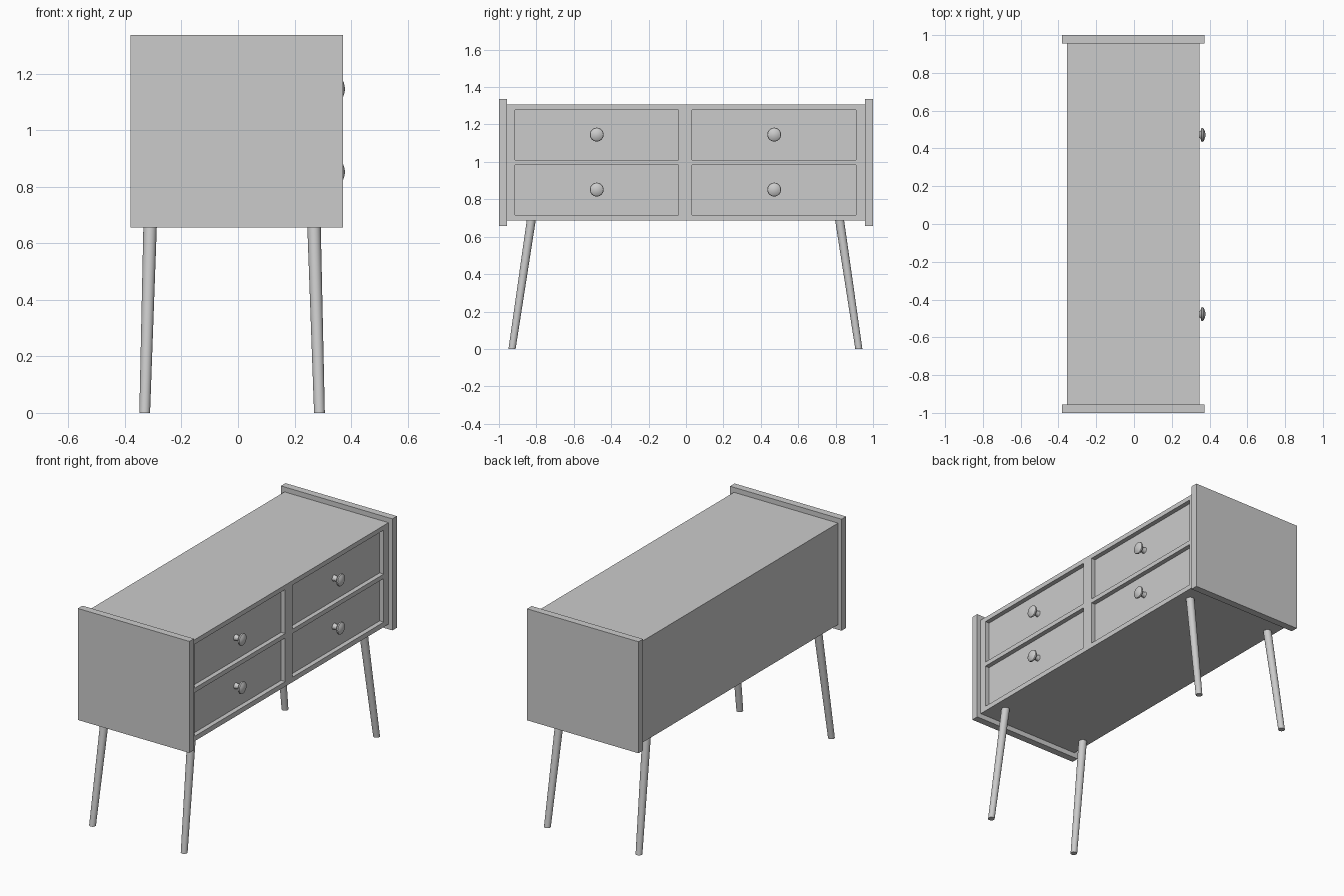
import bpy, math
from mathutils import Vector

if "Cube" in bpy.data.objects:
    bpy.data.objects.remove(bpy.data.objects["Cube"])

grey = bpy.data.materials.new("light_grey")
grey.diffuse_color = (0.6, 0.6, 0.6, 1)
grey.use_nodes = True
grey.node_tree.nodes["Principled BSDF"].inputs["Base Color"].default_value = grey.diffuse_color


def add_mesh(name, verts, faces):
    me = bpy.data.meshes.new(name)
    me.from_pydata(verts, [], faces)
    me.materials.append(grey)
    ob = bpy.data.objects.new(name, me)
    bpy.context.collection.objects.link(ob)
    return ob


def box(name, x, y, z):
    verts = [(a, b, c) for a in x for b in y for c in z]
    faces = [(0, 1, 3, 2), (4, 6, 7, 5), (0, 4, 5, 1),
             (2, 3, 7, 6), (0, 2, 6, 4), (1, 5, 7, 3)]
    return add_mesh(name, verts, faces)


def rings(name, stations, u, v, n):
    """Capped round solid through (centre, radius) stations; u x v is the axis."""
    verts, faces = [], []
    for c, r in stations:
        for i in range(n):
            a = 2 * math.pi * i / n
            verts.append(Vector(c) + Vector(u) * r * math.cos(a) + Vector(v) * r * math.sin(a))
    for k in range(len(stations) - 1):
        for i in range(n):
            j = (i + 1) % n
            faces.append((k * n + i, k * n + j, (k + 1) * n + j, (k + 1) * n + i))
    faces.append(tuple(reversed(range(n))))
    faces.append(tuple(range((len(stations) - 1) * n, len(stations) * n)))
    ob = add_mesh(name, verts, faces)
    bpy.context.view_layer.objects.active = ob
    ob.select_set(True)
    bpy.ops.object.shade_smooth_by_angle(angle=math.radians(40))
    ob.select_set(False)
    return ob


# Overhanging end panels
box("end_panel_near", (-0.38, 0.372), (-1.0, -0.956), (0.656, 1.336))
box("end_panel_far", (-0.38, 0.372), (0.956, 1.0), (0.656, 1.336))

# Cabinet carcass behind the drawer fronts
FACE, RECESS = 0.346, 0.318
box("carcass", (-0.356, 0.30), (-0.956, 0.956), (0.687, 1.306))

# Front frame: rails run the full length, stiles fill between them
drawer_y = [(-0.915, -0.039), (0.033, 0.91)]
drawer_z = [(0.717, 0.983), (1.01, 1.278)]
for name, z in (("bottom_rail", (0.687, 0.717)), ("middle_rail", (0.983, 1.01)),
                ("top_rail", (1.278, 1.306))):
    box(name, (0.30, FACE), (-0.956, 0.956), z)
for name, y in (("near_stile", (-0.956, -0.915)), ("centre_stile", (-0.039, 0.033)),
                ("far_stile", (0.91, 0.956))):
    for z in drawer_z:
        box(name, (0.30, FACE), y, z)

# Recessed drawer fronts with mushroom knobs
knob_profile = [(0.31, 0.022), (0.325, 0.016), (0.346, 0.015), (0.353, 0.022),
                (0.356, 0.034), (0.361, 0.037), (0.367, 0.035), (0.373, 0.025),
                (0.377, 0.012), (0.378, 0.003)]
for y in drawer_y:
    for z in drawer_z:
        box("drawer_front", (0.30, RECESS), y, z)
        cy, cz = sum(y) / 2, sum(z) / 2 + 0.002
        rings("drawer_knob", [((x, cy, cz), r) for x, r in knob_profile],
              (0, 1, 0), (0, 0, 1), 24)

# Splayed tapered legs
for sx in (-1, 1):
    for sy in (-1, 1):
        foot = (-0.021 + sx * 0.309, -0.003 + sy * 0.927, 0)
        top = (-0.021 + sx * 0.289, -0.003 + sy * 0.824, 0.69)
        rings("leg", [(foot, 0.019), (top, 0.024)], (1, 0, 0), (0, 1, 0), 24)
